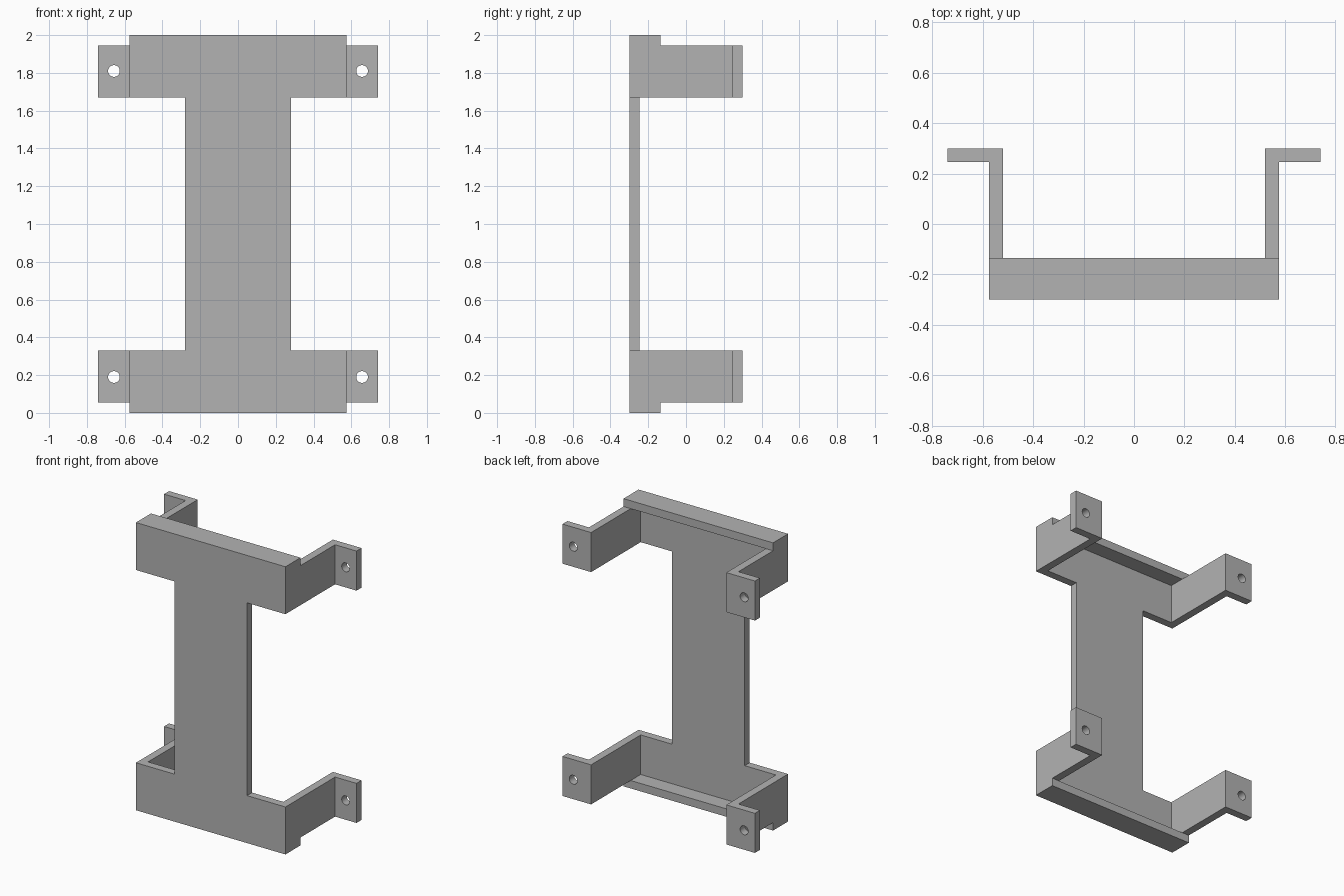
import bpy
import bmesh
from mathutils import Vector

cube = bpy.data.objects.get("Cube")
if cube:
    bpy.data.objects.remove(cube, do_unlink=True)

# Main dimensions
TOP, MID = 2.0, 1.0
HALF_W, WAIST, TAB_X = 0.575, 0.28, 0.74
FRONT, BACK, T = -0.3, 0.3, 0.055
ARM_LOW, ARM_HIGH = 1.67, 1.945
LIP_BACK = -0.135
HOLE_X, HOLE_Z, HOLE_R = 0.657, 1.81, 0.031

grey = bpy.data.materials.new("plain grey")
grey.use_nodes = True
colour = (0.45, 0.45, 0.45, 1)
grey.diffuse_color = colour
grey.node_tree.nodes["Principled BSDF"].inputs["Base Color"].default_value = colour


def prism(name, points, direction):
    """Extrude a closed flat outline along a vector into a solid object."""
    bm = bmesh.new()
    face = bm.faces.new([bm.verts.new(p) for p in points])
    out = bmesh.ops.extrude_face_region(bm, geom=[face], use_keep_orig=True)
    moved = [g for g in out["geom"] if isinstance(g, bmesh.types.BMVert)]
    bmesh.ops.translate(bm, verts=moved, vec=Vector(direction))
    bmesh.ops.recalc_face_normals(bm, faces=bm.faces)
    mesh = bpy.data.meshes.new(name)
    bm.to_mesh(mesh)
    bm.free()
    mesh.materials.append(grey)
    obj = bpy.data.objects.new(name, mesh)
    bpy.context.collection.objects.link(obj)
    return obj


def combine(target, other, operation):
    """Apply a boolean and remove the other object."""
    mod = target.modifiers.new(operation.lower(), "BOOLEAN")
    mod.object, mod.operation, mod.solver = other, operation, "EXACT"
    bpy.context.view_layer.objects.active = target
    bpy.ops.object.modifier_apply(modifier=mod.name)
    bpy.data.objects.remove(other, do_unlink=True)


# I-shaped front plate
low = TOP - ARM_LOW
right_side = [(HALF_W, 0), (HALF_W, low), (WAIST, low),
              (WAIST, ARM_LOW), (HALF_W, ARM_LOW), (HALF_W, TOP)]
outline = right_side + [(-x, z) for x, z in reversed(right_side)]
bracket = prism("mounting_bracket", [(x, FRONT, z) for x, z in outline], (0, T, 0))

# Stiffening lips along the top and bottom edges
for name, z in (("bottom_lip", 0), ("top_lip", ARM_HIGH)):
    rect = [(-HALF_W, FRONT, z), (HALF_W, FRONT, z),
            (HALF_W, LIP_BACK, z), (-HALF_W, LIP_BACK, z)]
    combine(bracket, prism(name, rect, (0, 0, TOP - ARM_HIGH)), "UNION")

# Four arms with outward tabs
arm = [(HALF_W - T, FRONT), (HALF_W, FRONT), (HALF_W, BACK - T),
       (TAB_X, BACK - T), (TAB_X, BACK), (HALF_W - T, BACK)]
for side in (1, -1):
    for z in (TOP - ARM_HIGH, ARM_LOW):
        points = [(side * x, y, z) for x, y in arm]
        combine(bracket, prism("arm", points, (0, 0, ARM_HIGH - ARM_LOW)), "UNION")

# Screw holes through the tabs
for side in (1, -1):
    for z in (TOP - HOLE_Z, HOLE_Z):
        bpy.ops.mesh.primitive_cylinder_add(
            vertices=32, radius=HOLE_R, depth=4 * T,
            location=(side * HOLE_X, BACK - T / 2, z), rotation=(1.570796, 0, 0))
        cutter = bpy.context.object
        cutter.hide_render = True
        cutter.data.materials.append(grey)
        combine(bracket, cutter, "DIFFERENCE")

# Smooth hole walls, crisp plate edges
bpy.ops.object.select_all(action="DESELECT")
bracket.select_set(True)
bpy.context.view_layer.objects.active = bracket
bpy.ops.object.shade_smooth_by_angle()
